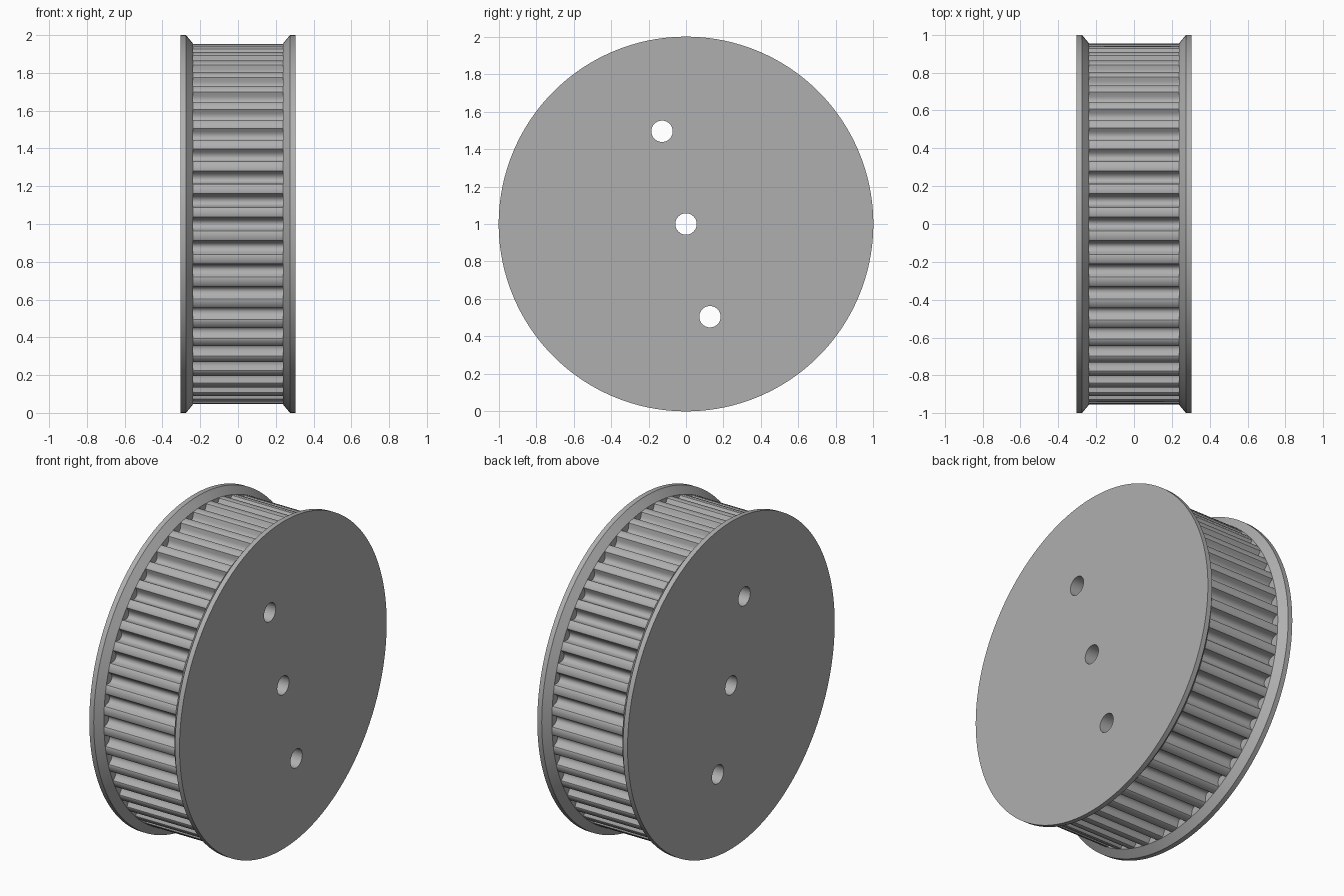
import bpy, bmesh, math
from mathutils import Matrix

if "Cube" in bpy.data.objects:
    bpy.data.objects.remove(bpy.data.objects["Cube"])

TEETH, TIP, RIM = 48, 0.955, 1.0
PITCH = 360 / TEETH

# One half of a round belt groove: (degrees from groove centre, depth)
half = [(0, .047), (.6, .045), (1.2, .038), (1.65, .027), (1.95, .013), (2.2, .004), (2.6, 0)]
groove = [(-a, d) for a, d in reversed(half[1:])] + half + [(PITCH / 2, 0)]
samples = [(math.radians(i * PITCH + a), d) for i in range(TEETH) for a, d in groove]

# Section across the width: (x, radius, 1 where the tooth grooves cut in)
side = [(.305, RIM, 0), (.275, RIM, 0), (.238, TIP, 0), (.238, TIP, 1)]
section = [(-x, r, g) for x, r, g in side] + side[::-1]

# Toothed wheel and both bevelled flanges as one closed skin
bm = bmesh.new()
rings = [[bm.verts.new((x, (r - g * d) * math.cos(a), 1 + (r - g * d) * math.sin(a)))
          for a, d in samples] for x, r, g in section]
n = len(samples)
for lo, hi in zip(rings, rings[1:]):
    for i in range(n):
        j = (i + 1) % n
        bm.faces.new((lo[i], lo[j], hi[j], hi[i]))
bm.faces.new(rings[0])
bm.faces.new(rings[-1])
bmesh.ops.remove_doubles(bm, verts=bm.verts, dist=1e-5)
bmesh.ops.recalc_face_normals(bm, faces=bm.faces)
mesh = bpy.data.meshes.new("toothed_pulley")
bm.to_mesh(mesh)
bm.free()
pulley = bpy.data.objects.new("toothed_pulley", mesh)
bpy.context.collection.objects.link(pulley)

# Dark grey metal
metal = bpy.data.materials.new("dark_grey_metal")
metal.diffuse_color = (.43, .43, .43, 1)
metal.use_nodes = True
metal.node_tree.nodes["Principled BSDF"].inputs["Base Color"].default_value = metal.diffuse_color
mesh.materials.append(metal)

# Axle hole and two bolt holes drilled along x
bm = bmesh.new()
for k in (-1, 0, 1):
    m = Matrix.Translation((0, -.128 * k, 1 + .495 * k)) @ Matrix.Rotation(math.pi / 2, 4, 'Y')
    bmesh.ops.create_cone(bm, cap_ends=True, segments=40, radius1=.057, radius2=.057,
                          depth=1, matrix=m)
mesh = bpy.data.meshes.new("hole_cutter")
bm.to_mesh(mesh)
bm.free()
mesh.materials.append(metal)
cutter = bpy.data.objects.new("hole_cutter", mesh)
bpy.context.collection.objects.link(cutter)
cutter.hide_render = True

mod = pulley.modifiers.new("holes", 'BOOLEAN')
mod.operation = 'DIFFERENCE'
mod.solver = 'EXACT'
mod.object = cutter
bpy.context.view_layer.objects.active = pulley
pulley.select_set(True)
bpy.ops.object.modifier_apply(modifier=mod.name)
bpy.data.objects.remove(cutter)
bpy.ops.object.shade_smooth_by_angle(angle=math.radians(32))
